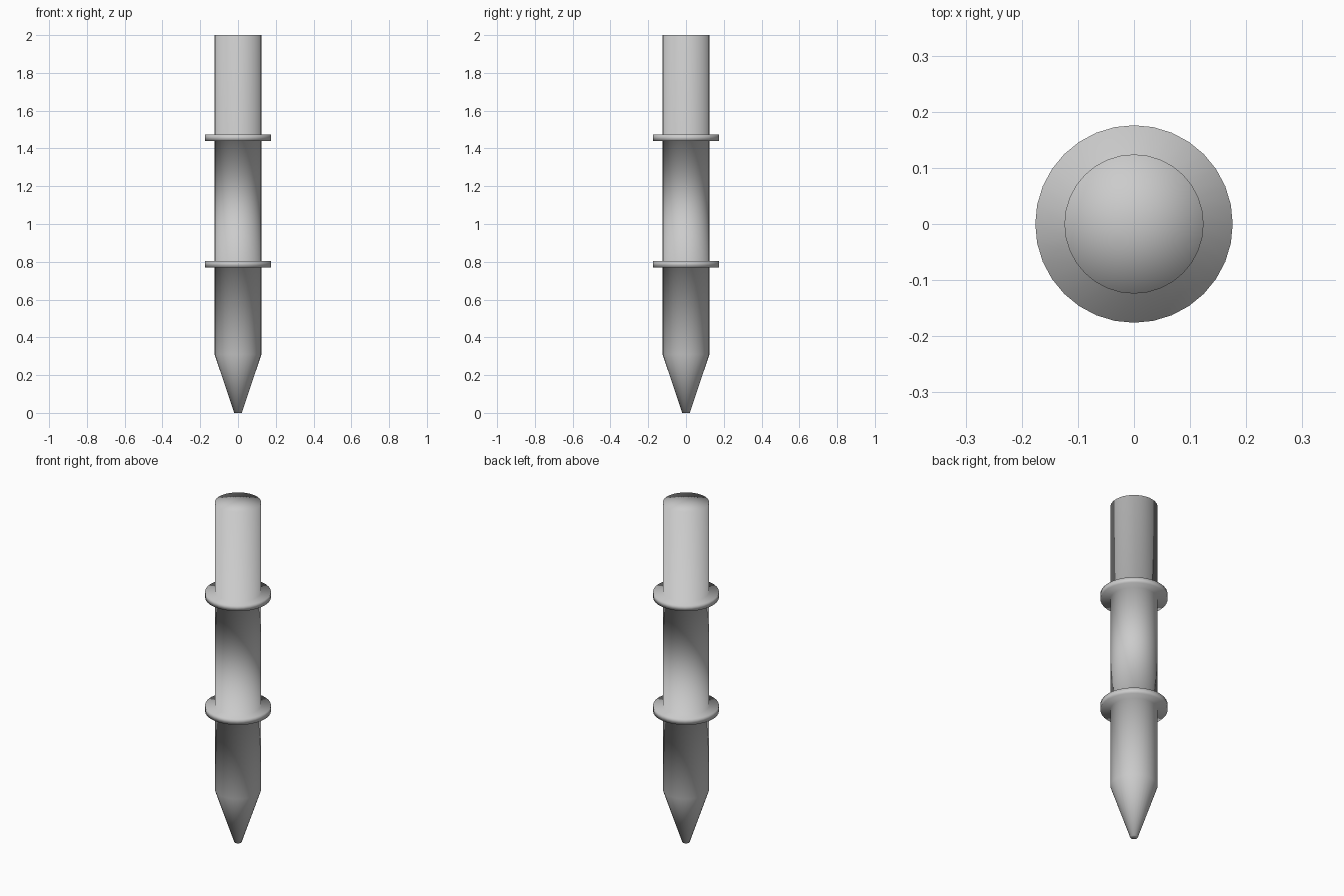
import bpy
import bmesh
import math

if "Cube" in bpy.data.objects:
    bpy.data.objects.remove(bpy.data.objects["Cube"])

SIDES = 32
BODY_R, RING_R, TIP_R = 0.124, 0.176, 0.02


def collar(z0, z1):
    """Profile steps for a raised ring around the shaft."""
    return [(BODY_R, z0), (RING_R, z0), (RING_R, z1), (BODY_R, z1)]


def lathe(name, profile):
    """Revolve an (r, z) profile around z and close both ends with fans."""
    bm = bmesh.new()
    loops = []
    for r, z in profile:
        loops.append([bm.verts.new((r * math.cos(2 * math.pi * i / SIDES),
                                    r * math.sin(2 * math.pi * i / SIDES), z))
                      for i in range(SIDES)])
    bottom = bm.verts.new((0, 0, profile[0][1]))
    top = bm.verts.new((0, 0, profile[-1][1]))
    for i in range(SIDES):
        j = (i + 1) % SIDES
        for a, b in zip(loops, loops[1:]):
            bm.faces.new((a[i], a[j], b[j], b[i]))
        bm.faces.new((bottom, loops[0][j], loops[0][i]))
        bm.faces.new((top, loops[-1][i], loops[-1][j]))
    for f in bm.faces:
        f.smooth = True
    mesh = bpy.data.meshes.new(name)
    bm.to_mesh(mesh)
    bm.free()
    obj = bpy.data.objects.new(name, mesh)
    bpy.context.collection.objects.link(obj)
    return obj


# Pointed stake: blunt tip, shaft, two collars, flat top
lathe("ringed_stake",
      [(TIP_R, 0.0), (BODY_R, 0.31)]
      + collar(0.77, 0.805)
      + collar(1.44, 1.473)
      + [(BODY_R, 2.0)])
